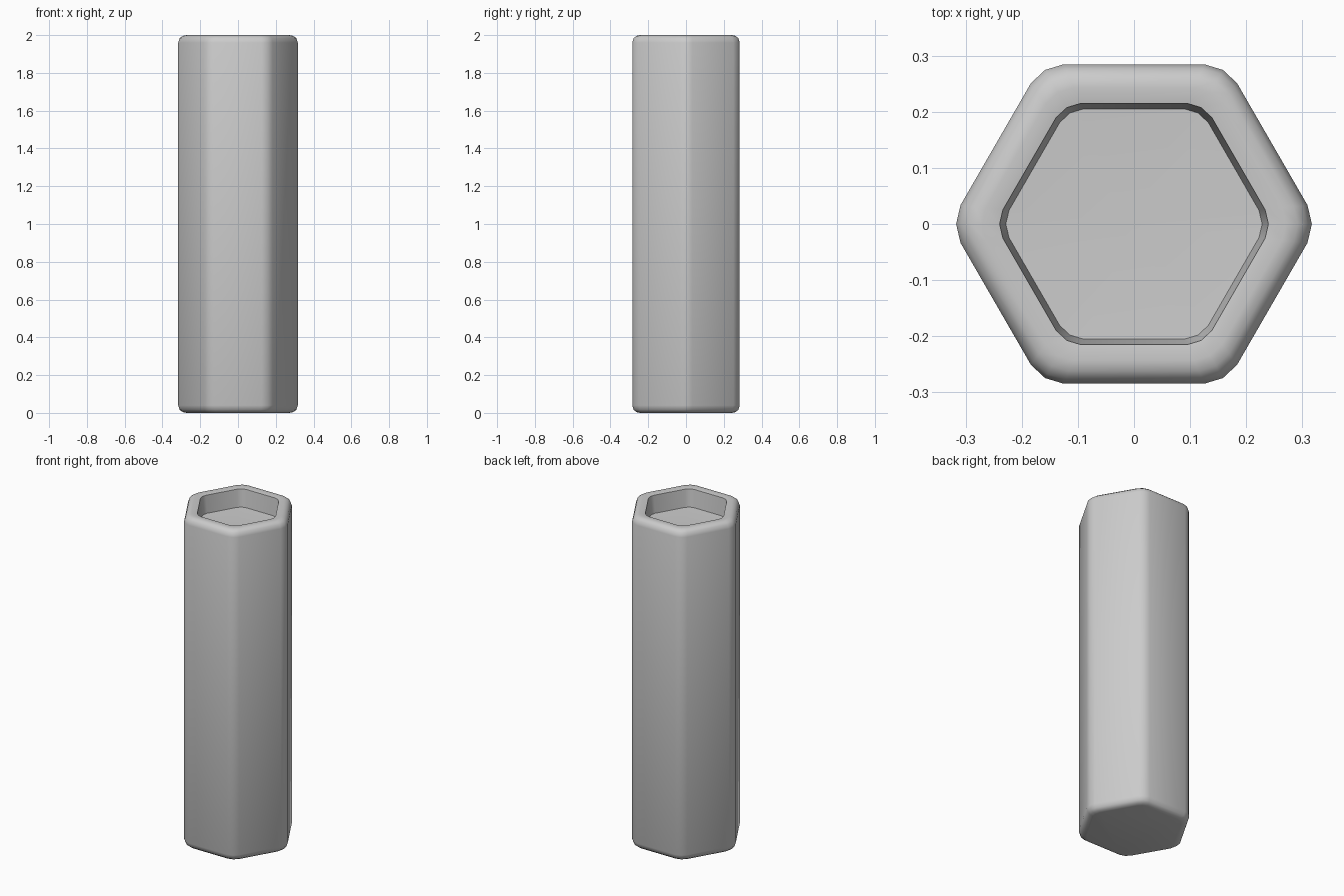
import bpy, bmesh, math

if "Cube" in bpy.data.objects:
    bpy.data.objects.remove(bpy.data.objects["Cube"])

# Rounded hexagon: three points per corner, as (radius, angle), outer size
BASE_SIDE = 0.2845
section = []
for k in range(6):
    for r, off in ((0.311, -6.2), (0.317, 0.0), (0.311, 6.2)):
        section.append((r, math.radians(60 * k + off)))

# Side-distance / height profile: bottom edge, outer wall, rim, recess wall
profile = [
    (0.243, 0.0), (0.262, 0.004), (0.277, 0.016), (0.2845, 0.04),
    (0.2845, 1.96), (0.277, 1.984), (0.262, 1.996), (0.243, 2.0),
    (0.215, 1.995), (0.205, 1.89),
]

bm = bmesh.new()
rings = []
for side, z in profile:
    s = side / BASE_SIDE
    rings.append([bm.verts.new((r * s * math.cos(a), r * s * math.sin(a), z))
                  for r, a in section])

n = len(section)
for lo, hi in zip(rings, rings[1:]):
    for i in range(n):
        j = (i + 1) % n
        bm.faces.new((lo[i], lo[j], hi[j], hi[i]))

# Flat underside and slightly dished recess floor
bm.faces.new(rings[0][::-1])
centre = bm.verts.new((0, 0, 1.88))
for i in range(n):
    bm.faces.new((rings[-1][i], rings[-1][(i + 1) % n], centre))
bmesh.ops.recalc_face_normals(bm, faces=bm.faces[:])

mesh = bpy.data.meshes.new("hexagonal_post")
bm.to_mesh(mesh)
bm.free()
post = bpy.data.objects.new("hexagonal_post", mesh)
bpy.context.collection.objects.link(post)

# Smooth shading, sharp recess edges
bpy.context.view_layer.objects.active = post
post.select_set(True)
bpy.ops.object.shade_smooth_by_angle(angle=math.radians(40))
